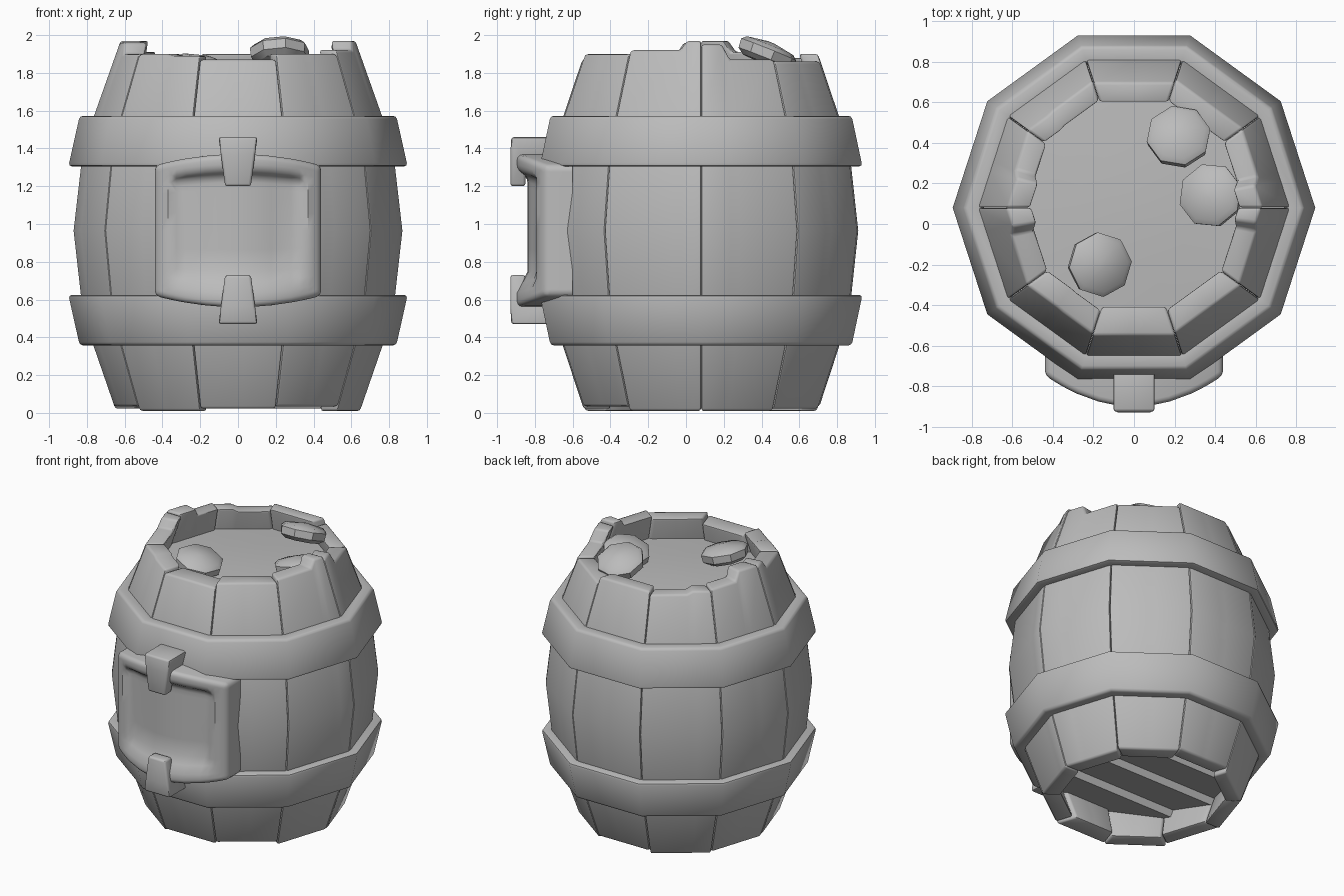
import bpy, bmesh, math
from mathutils import Vector, Matrix, Euler

if "Cube" in bpy.data.objects:
    bpy.data.objects.remove(bpy.data.objects["Cube"])

GREY = (0.5, 0.5, 0.5, 1)
mat = bpy.data.materials.new("plain_grey")
mat.use_nodes = True
mat.diffuse_color = GREY
mat.node_tree.nodes["Principled BSDF"].inputs["Base Color"].default_value = GREY

SIDES = 10
HALF = math.pi / SIDES
CENTRE = Vector((0, 0.08, 0))
MIDDLE = 0.965          # height of the barrel's widest ring


def finish(name, bm, bevel=0.0, limit=40, segments=2, smooth=45):
    """Round the sharp edges, shade and link the part."""
    bmesh.ops.recalc_face_normals(bm, faces=bm.faces)
    if bevel:
        sharp = [e for e in bm.edges if len(e.link_faces) == 2
                 and e.calc_face_angle(0) > math.radians(limit)]
        bmesh.ops.bevel(bm, geom=sharp, offset=bevel, segments=segments,
                        profile=0.5, affect='EDGES', clamp_overlap=True)
    mesh = bpy.data.meshes.new(name)
    bm.to_mesh(mesh)
    bm.free()
    mesh.materials.append(mat)
    mesh.shade_smooth()
    mesh.set_sharp_from_angle(angle=math.radians(smooth))
    obj = bpy.data.objects.new(name, mesh)
    bpy.context.collection.objects.link(obj)


def loft(rings, closed=False):
    """Skin closed rings of points, capping the ends unless the loft closes."""
    bm = bmesh.new()
    rows = [[bm.verts.new(p) for p in ring] for ring in rings]
    pairs = list(zip(rows, rows[1:]))
    if closed:
        pairs.append((rows[-1], rows[0]))
    else:
        bm.faces.new(rows[0])
        bm.faces.new(rows[-1])
    n = len(rows[0])
    for a, b in pairs:
        for i in range(n):
            j = (i + 1) % n
            bm.faces.new((a[i], a[j], b[j], b[i]))
    return bm


def polar(radius, angle, z):
    return CENTRE + Vector((radius * math.cos(angle), radius * math.sin(angle), z))


# Barrel outline: height and distance from axis to the flat of each stave
OUTLINE = [(0, 0.615), (0.35, 0.73), (0.62, 0.795), (MIDDLE, 0.832),
           (1.3, 0.795), (1.57, 0.73), (2, 0.585)]


def flat_radius(z):
    for (z0, r0), (z1, r1) in zip(OUTLINE, OUTLINE[1:]):
        if z <= z1:
            return r0 + (r1 - r0) * (z - z0) / (z1 - z0)
    return OUTLINE[-1][1]


# Staves with uneven, chipped tops: start height, end height, step, thickness
TOPS = [(1.95, 1.87, -0.3, 0.11), (1.86, 1.86, 0, 0.11), (1.9, 1.9, 0, 0.1),
        (1.88, 1.9, 0.3, 0.1), (1.91, 1.97, 0.1, 0.11), (1.96, 1.9, -0.4, 0.12),
        (1.9, 1.89, 0, 0.12), (1.87, 1.87, 0, 0.145), (1.9, 1.9, 0, 0.12),
        (1.92, 1.97, 0.5, 0.11)]
for k, (start, end, step, thick) in enumerate(TOPS):
    angle = HALF * (2 * k + 1)
    out = Vector((math.cos(angle), math.sin(angle), 0))
    side = Vector((-out.y, out.x, 0))
    bottom = 0.01 + 0.012 * (k % 3)
    rings = []
    for t, top in ((-1, start), (step - 0.1, start), (step + 0.1, end), (1, end)):
        heights = [bottom] + [z for z, r in OUTLINE[1:-1]] + [top]
        ring = []
        for depth, order in ((0, heights), (thick, heights[::-1])):
            for z in order:
                r = flat_radius(z) - depth
                ring.append(CENTRE + out * r + side * (t * r * math.tan(HALF) * 0.998)
                            + Vector((0, 0, z)))
        rings.append(ring)
    finish(f"stave_{k + 1}", loft(rings), 0.014)

# Two flared hoops, mirrored about the middle
for name, flip in (("upper_hoop", 1), ("lower_hoop", -1)):
    section = [(0.74, 0.34), (0.898, 0.34), (0.838, 0.608), (0.74, 0.608)]
    rings = [[polar(r, HALF * 2 * k, MIDDLE + flip * dz) for r, dz in section]
             for k in range(SIDES)]
    finish(name, loft(rings, closed=True), 0.018)

# Slightly domed lid sunk below the rim
lid = [[polar(r, HALF * 2 * k, z) for k in range(SIDES)]
       for r, z in ((0.63, 1.68), (0.63, 1.73), (0.3, 1.755), (0.05, 1.76))]
finish("lid", loft(lid))

# Overlapping tilted base planks running from side to side
WIDTH = 0.29
for k in range(4):
    y0, y1 = WIDTH * (k - 2), WIDTH * (k - 1)
    rings = []
    for end in (-1, 1):
        ring = []
        for y, z in ((y0, 0.24), (y1, 0.18), (y1, 0.32), (y0, 0.32)):
            reach = math.sqrt(0.63 ** 2 - y * y)
            ring.append(CENTRE + Vector((end * reach, y, z)))
        rings.append(ring)
    finish(f"base_plank_{k + 1}", loft(rings))

# Bowed front hatch: broad soft border sloping into a sunken panel
us = [-1, -0.92, -0.84, -0.74, -0.64, -0.4, -0.2, 0, 0.2, 0.4, 0.64, 0.74, 0.84, 0.92, 1]
vs = [-1, -0.9, -0.82, -0.68, -0.54, -0.25, 0, 0.25, 0.55, 0.7, 0.8, 0.9, 1]


def hatch_point(u, v):
    x = 0.44 * u
    z = MIDDLE + v * (0.345 + 0.06 * (1 - u * u))
    y = -0.9 + 0.155 * u * u
    side_slope = 0.12 + 0.06 * (1 - v)      # cheeks widen towards the bottom
    sink = min(1, (0.84 - abs(u)) / side_slope, (0.8 - v) / 0.1, (v + 0.82) / 0.28)
    return Vector((x, y + 0.06 * max(0, sink), z))


bm = bmesh.new()
grid = [[bm.verts.new(hatch_point(u, v)) for v in vs] for u in us]
for a, b in zip(grid, grid[1:]):
    for j in range(len(vs) - 1):
        bm.faces.new((a[j], b[j], b[j + 1], a[j + 1]))
rim = [e for e in bm.edges if e.is_boundary]
skirt = bmesh.ops.extrude_edge_only(bm, edges=rim)["geom"]
for v in skirt:
    if isinstance(v, bmesh.types.BMVert):
        v.co.y = -0.6
finish("front_hatch", bm, 0.03, limit=55, segments=3)

# Hooked clips holding the hatch to the hoops
for name, flip in (("upper_clip", 1), ("lower_clip", -1)):
    hook = [(-0.7, 0.495), (-0.925, 0.495), (-0.93, 0.4), (-0.93, 0.235),
            (-0.85, 0.235), (-0.85, 0.36), (-0.7, 0.36)]
    rings = [[Vector((s * (0.068 + 0.035 * (dz - 0.235) / 0.26), y, MIDDLE + flip * dz))
              for y, dz in hook] for s in (-1, 1)]
    finish(name, loft(rings), 0.014)

# Chunky faceted pebbles resting on the lid, one propped against the rim
PEBBLES = [((0.22, 0.43, 1.905), (-0.38, 0.05, 0.2)),
           ((0.38, 0.14, 1.82), (-0.2, -0.2, 0.3)),
           ((-0.17, -0.2, 1.83), (0.05, 0.25, 0.1))]
for k, (place, turn) in enumerate(PEBBLES):
    rings = [[Vector((r * math.cos(a * math.pi / 4), r * math.sin(a * math.pi / 4), z))
              for a in range(8)]
             for r, z in ((0.12, -0.055), (0.155, -0.03), (0.16, 0.02), (0.135, 0.042), (0.02, 0.06))]
    bm = loft(rings)
    bm.transform(Matrix.Translation(place) @ Euler(turn).to_matrix().to_4x4())
    finish(f"pebble_{k + 1}", bm, smooth=35)
